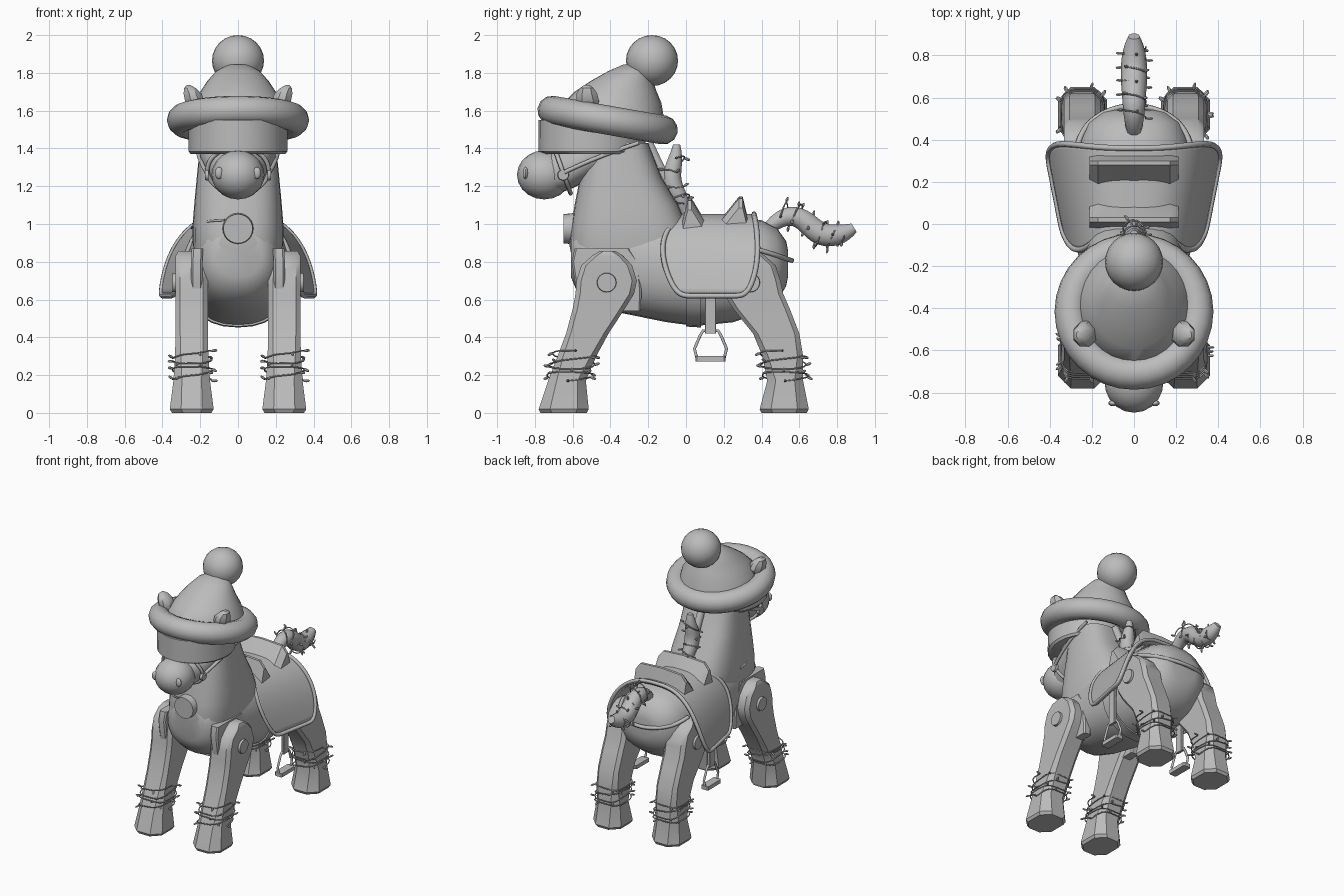
import bpy, bmesh, math
from mathutils import Vector, Matrix

if "Cube" in bpy.data.objects:
    bpy.data.objects.remove(bpy.data.objects["Cube"])

grey = bpy.data.materials.new("plain grey")
grey.use_nodes = True
COLOR = (0.5, 0.5, 0.5, 1)
grey.diffuse_color = COLOR
grey.node_tree.nodes["Principled BSDF"].inputs["Base Color"].default_value = COLOR


def finish(name, bm, angle=35):
    bmesh.ops.recalc_face_normals(bm, faces=bm.faces)
    me = bpy.data.meshes.new(name)
    bm.to_mesh(me)
    bm.free()
    me.shade_smooth()
    me.set_sharp_from_angle(angle=math.radians(angle))
    me.materials.append(grey)
    ob = bpy.data.objects.new(name, me)
    bpy.context.collection.objects.link(ob)
    return ob


def loft(name, rings, angle=35):
    bm = bmesh.new()
    loops = [[bm.verts.new(p) for p in ring] for ring in rings]
    for a, b in zip(loops, loops[1:]):
        for i in range(len(a)):
            j = (i + 1) % len(a)
            bm.faces.new((a[i], a[j], b[j], b[i]))
    bm.faces.new(loops[0])
    bm.faces.new(loops[-1])
    return finish(name, bm, angle)


def oval(t, n):
    c, s = math.cos(t), math.sin(t)
    return (math.copysign(abs(c) ** (2 / n), c), math.copysign(abs(s) ** (2 / n), s))


def ovals(n, count=28):
    return [oval(math.tau * i / count, n) for i in range(count)]


# Rows along y: y, bottom, top, half width
def loft_y(name, rows, n=2.3):
    return loft(name, [[(hw * u, y, (b + t) / 2 + (t - b) / 2 * v) for u, v in ovals(n)]
                       for y, b, t, hw in rows])


# Rows along z: z, front, back, half width
def loft_z(name, rows, n=2.0, angle=35):
    return loft(name, [[(hw * u, (f + b) / 2 + (b - f) / 2 * v, z) for u, v in ovals(n)]
                       for z, f, b, hw in rows], angle)


# Chamfered blocks: z, front, back, centre x, half width, chamfer
def block(name, rows):
    rings = []
    for z, f, b, cx, hw, c in rows:
        x0, x1 = cx - hw, cx + hw
        rings.append([(x0 + c, f, z), (x1 - c, f, z), (x1, f + c, z), (x1, b - c, z),
                      (x1 - c, b, z), (x0 + c, b, z), (x0, b - c, z), (x0, f + c, z)])
    return loft(name, rings)


def ball(name, centre, size, seg=20):
    bm = bmesh.new()
    bmesh.ops.create_uvsphere(bm, u_segments=seg, v_segments=seg // 2, radius=1,
                              matrix=Matrix.Translation(centre) @ Matrix.Diagonal((*size, 1)))
    return finish(name, bm)


def disc(name, centre, radius, depth, axis):
    bm = bmesh.new()
    turn = Vector(axis).to_track_quat('Z', 'Y').to_matrix().to_4x4()
    bmesh.ops.create_cone(bm, cap_ends=True, segments=24, radius1=radius, radius2=radius * .93,
                          depth=depth, matrix=Matrix.Translation(centre) @ turn)
    return finish(name, bm)


def tube(name, pts, r, radii=None, cyclic=False, kind='NURBS'):
    cu = bpy.data.curves.new(name, 'CURVE')
    cu.dimensions = '3D'
    cu.bevel_depth, cu.bevel_resolution, cu.use_fill_caps = r, 1, True
    sp = cu.splines.new(kind)
    sp.points.add(len(pts) - 1)
    for i, p in enumerate(pts):
        sp.points[i].co = (*p, 1)
        sp.points[i].radius = radii[i] if radii else 1
    sp.use_cyclic_u, sp.use_endpoint_u, sp.order_u, sp.resolution_u = cyclic, not cyclic, 4, 6
    cu.materials.append(grey)
    ob = bpy.data.objects.new(name, cu)
    bpy.context.collection.objects.link(ob)
    return ob


# Wire wound around a path, with little bulbs standing outwards
def light_string(name, path, a, b, turns, n, every=4):
    path = [Vector(p) for p in path]
    a, b, steps = Vector(a), Vector(b), turns * 18
    pts, bm = [], bmesh.new()
    for k in range(steps + 1):
        f = k / steps * (len(path) - 1)
        i = min(int(f), len(path) - 2)
        u, v = oval(math.tau * k / 18, n)
        out = a * u + b * v
        p = path[i].lerp(path[i + 1], f - i) + out
        p.z += .012 * math.sin(k * .47)
        pts.append(p)
        if k % every == 0:
            d = (out.normalized() + Vector((0, 0, .5 * math.sin(k)))).normalized()
            turn = d.to_track_quat('Z', 'Y').to_matrix().to_4x4()
            bmesh.ops.create_uvsphere(bm, u_segments=6, v_segments=4, radius=1,
                                      matrix=Matrix.Translation(p + d * .016) @ turn
                                      @ Matrix.Diagonal((.008, .008, .018, 1)))
    tube(name + "_wire", pts, .004, kind='POLY')
    finish(name + "_bulbs", bm)


# Barrel, neck and head
loft_y("body", [(-.61, .72, .96, .13), (-.58, .65, 1.0, .18), (-.5, .58, 1.03, .22),
                (-.35, .53, 1.05, .24), (-.1, .48, 1.05, .27), (.05, .46, 1.04, .28),
                (.25, .48, 1.04, .28), (.4, .53, 1.02, .26), (.48, .59, .98, .22),
                (.53, .67, .91, .15), (.54, .72, .86, .1)])
loft_z("neck", [(.8, -.6, .04, .23), (.9, -.62, .04, .24), (1.0, -.605, 0, .24),
                (1.1, -.59, -.04, .232), (1.25, -.56, -.13, .218), (1.43, -.53, -.2, .2)], 3)
loft_y("head", [(-.74, 1.15, 1.37, .11), (-.62, 1.18, 1.42, .16), (-.5, 1.24, 1.5, .2),
                (-.35, 1.28, 1.5, .2)])
ball("muzzle", (0, -.75, 1.26), (.14, .145, .13))
tube("mane_ridge", [(0, -.2, 1.43), (0, -.13, 1.27), (0, -.04, 1.1), (0, .04, 1.02)], .03)

# Bridle
tube("nose_strap", [(.165 * u, -.655 - .045 * v, 1.285 + .125 * v) for u, v in ovals(2, 20)],
     .012, cyclic=True)
for s, side in ((1, "left"), (-1, "right")):
    tube(side + "_cheek_strap", [(s * .165, -.65, 1.27), (s * .2, -.53, 1.33),
                                 (s * .22, -.4, 1.38), (s * .21, -.25, 1.43)], .012)
    disc(side + "_bridle_ring", (s * .165, -.65, 1.26), .03, .02, (s, 0, 0))
    ball(side + "_nostril", (s * .1, -.85, 1.27), (.022, .014, .032), 12)

# Hat
loft_z("hat_band", [(1.37, -.75, -.24, .25), (1.385, -.78, -.22, .262), (1.55, -.78, -.2, .262)])
loft_z("hat_crown", [(1.52, -.67, -.11, .28), (1.64, -.65, -.13, .245), (1.7, -.59, -.155, .2),
                     (1.76, -.5, -.175, .16), (1.81, -.41, -.19, .115), (1.845, -.33, -.2, .05)])
brim = tube("hat_brim", [(.3 * u, -.415 + .295 * v, 1.55 - .052 * v) for u, v in ovals(2, 32)],
            .077, cyclic=True, kind='POLY')
brim.data.bevel_resolution = 4
ball("pompom", (0, -.18, 1.865), (.138, .138, .135), 24)
for s, side in ((1, "left"), (-1, "right")):
    block(side + "_ear", [(1.6, -.56, -.48, s * .22, .03, .015), (1.65, -.58, -.46, s * .23, .05, .03),
                          (1.69, -.58, -.47, s * .24, .048, .03), (1.72, -.56, -.49, s * .255, .03, .015),
                          (1.735, -.54, -.51, s * .262, .01, .005)])

# Chest medallion with its cord
disc("medallion", (0, -.62, .975), .083, .055, (0, -1, 0))
tube("medallion_cord", [(-.07, -.615, 1.02), (-.16, -.6, 1.02), (-.235, -.5, 1.0), (-.245, -.3, .98)], .006)

# Legs: z, front, back, half width, chamfer
FRONT = [(0, -.77, -.525, .105, .06), (.02, -.78, -.515, .116, .06), (.17, -.73, -.53, .097, .045),
         (.3, -.68, -.475, .088, .03), (.42, -.635, -.41, .086, .025), (.55, -.6, -.325, .086, .025),
         (.63, -.585, -.275, .086, .025), (.7, -.58, -.26, .086, .025), (.78, -.555, -.285, .086, .025),
         (.83, -.5, -.33, .086, .025), (.858, -.455, -.375, .07, .02)]
HIND = [(0, .4, .64, .105, .06), (.02, .39, .65, .116, .06), (.17, .43, .62, .097, .045),
        (.3, .405, .62, .088, .03), (.42, .355, .6, .086, .025), (.55, .25, .55, .086, .025),
        (.63, .2, .515, .086, .025), (.7, .18, .5, .086, .025), (.78, .205, .475, .086, .025),
        (.83, .26, .42, .086, .025), (.858, .3, .38, .07, .02)]
for s, side in ((1, "left"), (-1, "right")):
    for kind, rows, pivot, low, high in (("front", FRONT, -.42, -.625, -.585),
                                         ("hind", HIND, .34, .525, .51)):
        name = side + "_" + kind
        block(name + "_leg", [(z, f, b, s * .245, hw, c) for z, f, b, hw, c in rows])
        disc(name + "_pivot", (s * .334, pivot, .69), .053, .025, (s, 0, 0))
        light_string(name + "_lights", [(s * .243, low, .17), (s * .245, high, .32)],
                     (.103, 0, 0), (0, .118, 0), 4, 3.5)
    block(side + "_shoulder_plate", [(.54, -.48, -.24, s * .21, .03, .01), (.64, -.58, -.235, s * .218, .03, .01),
                                     (.8, -.605, -.25, s * .218, .03, .01), (.87, -.59, -.3, s * .215, .03, .01)])

# Saddle pad: x, z, front, back of half of the cross-section
SECTION = [(0, 1.055, -.05, .36), (.12, 1.05, -.05, .36), (.22, 1.01, -.07, .37),
           (.31, .92, -.13, .38), (.375, .78, -.12, .38), (.41, .62, -.05, .33)]
rows = [(-x, z, f, b) for x, z, f, b in SECTION[:0:-1]] + SECTION
bm = bmesh.new()
grid = []
for x, z, f, b in rows:
    line = []
    for k in range(6):
        y = f + (b - f) * k / 5
        line.append(bm.verts.new((x * (.8 + .22 * (y + .1) / .46), y, z)))
    grid.append(line)
for a, b in zip(grid, grid[1:]):
    for k in range(5):
        bm.faces.new((a[k], a[k + 1], b[k + 1], b[k]))
edge = [l[0] for l in grid] + grid[-1][1:] + [l[-1] for l in grid[-2::-1]] + grid[0][-2:0:-1]
rim = [v.co.copy() for v in edge]
saddle = finish("saddle", bm, 60)
sub = saddle.modifiers.new("round", 'SUBSURF')
sub.levels = sub.render_levels = 2
saddle.modifiers.new("thickness", 'SOLIDIFY').thickness = .02
tube("saddle_rim", rim, .014, cyclic=True)

# Pommel and cantle ridges
for name, y0, y1, peak, top in (("pommel", -.02, .1, .02, 1.135), ("cantle", .18, .33, .29, 1.145)):
    loft(name, [[(x, y0, 1.02 - d), (x, peak - .01, top - d), (x, peak + .01, top - d), (x, y1, 1.02 - d)]
                for x, d in ((-.21, .06), (-.17, .01), (0, 0), (.17, .01), (.21, .06))])

# Girth, crupper and stirrups
loft_y("girth", [(0, .457, 1.03, .286), (.08, .452, 1.03, .29)])
tube("crupper", [(.27, .36, .87), (.255, .43, .85), (.19, .52, .82), (0, .58, .8),
                 (-.19, .52, .82), (-.255, .43, .85), (-.27, .36, .87)], .014)
for s, side in ((1, "left"), (-1, "right")):
    x = s * .3
    block(side + "_stirrup_strap", [(.42, .1, .16, x, .01, .003), (.72, .1, .16, x, .01, .003)])
    tube(side + "_stirrup", [(x, y, z) for y, z in ((.06, .28), (.045, .34), (.075, .41), (.09, .435),
                             (.17, .435), (.185, .41), (.215, .34), (.2, .28))], .009, kind='POLY')
    block(side + "_stirrup_tread", [(.272, .05, .21, x, .03, .008), (.3, .05, .21, x, .03, .008)])

# Tail and mane tuft, both wound with lights
TAIL = [(0, .43, .97), (0, .5, 1.04), (0, .6, 1.055), (0, .68, .96), (0, .76, .93), (0, .84, .95), (0, .89, .98)]
MANE = [(0, -.05, 1.42), (0, -.05, 1.35), (0, -.09, 1.25), (0, -.05, 1.16), (0, -.01, 1.1), (0, -.01, 1.05)]
tube("tail", TAIL, .055, [.6, .9, 1, 1.15, 1.15, .95, .5]).data.bevel_resolution = 3
tube("mane_tuft", MANE, .05, [.4, .8, 1.1, 1, .8, .4]).data.bevel_resolution = 3
light_string("tail_lights", TAIL[1:-1], (.057, 0, 0), (0, .012, .06), 5, 2)
light_string("mane_lights", MANE[1:-1], (.052, 0, 0), (0, .05, .01), 4, 2, 5)
